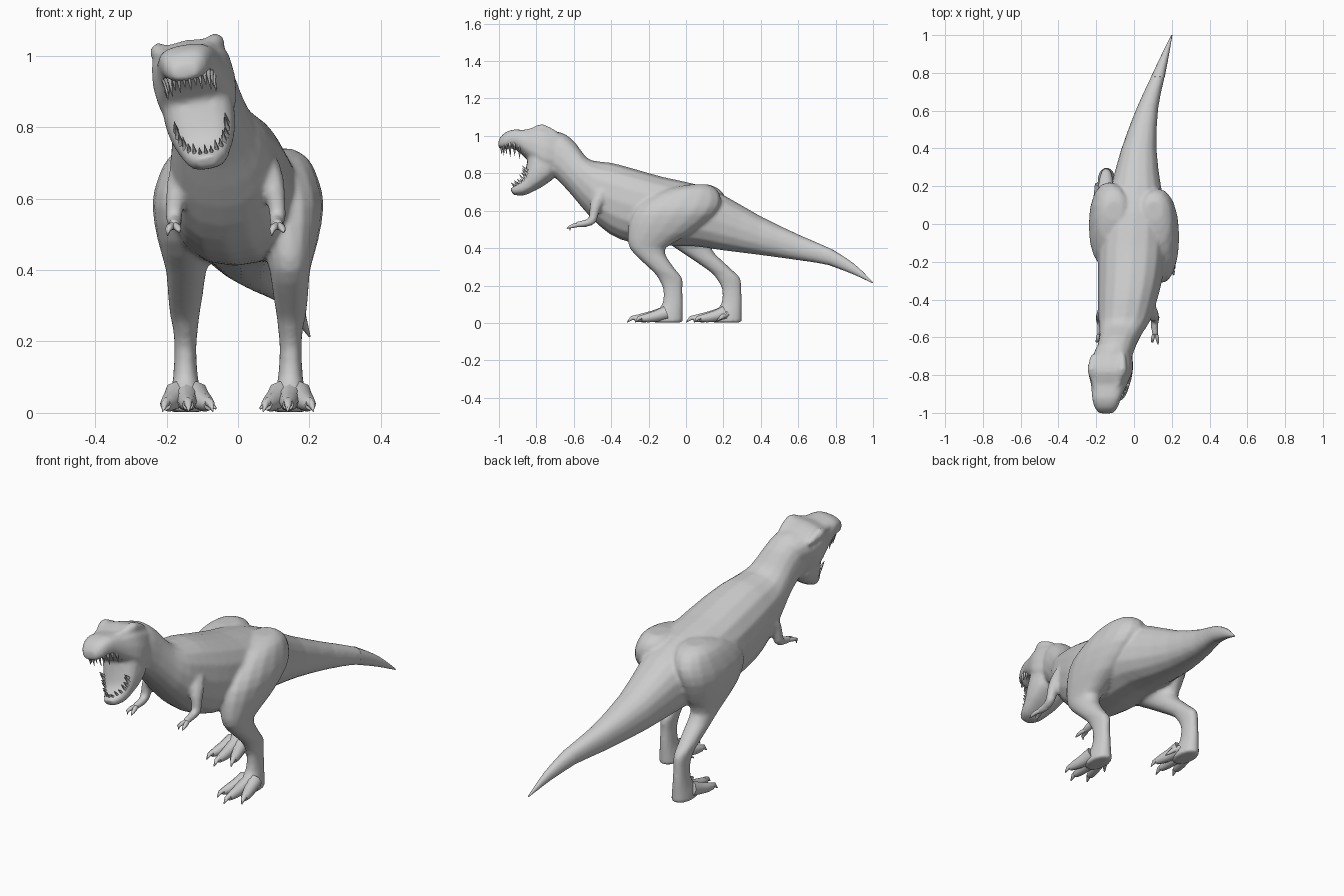
import bpy, bmesh, math
from mathutils import Vector, Matrix

if "Cube" in bpy.data.objects:
    bpy.data.objects.remove(bpy.data.objects["Cube"])

SEG = 16


def ring(c, u, v, p=2.0, seg=SEG):
    """Superellipse ring around c spanned by the half axes u and v."""
    pts = []
    for i in range(seg):
        a = 2 * math.pi * i / seg
        x, y = math.cos(a), math.sin(a)
        pts.append(c + u * math.copysign(abs(x) ** (2 / p), x)
                   + v * math.copysign(abs(y) ** (2 / p), y))
    return pts


def loft(bm, rings, steps=2, m=Matrix()):
    """Skin rings, with Catmull-Rom rings in between."""
    full = []
    last = len(rings) - 1
    for i in range(last):
        quad = [rings[max(0, i - 1)], rings[i], rings[i + 1], rings[min(last, i + 2)]]
        for s in range(steps):
            t = s / steps
            full.append([0.5 * (2 * b + (c - a) * t + (2 * a - 5 * b + 4 * c - d) * t * t
                                + (3 * b - a - 3 * c + d) * t ** 3)
                         for a, b, c, d in zip(*quad)])
    full.append(rings[-1])
    vs = [[bm.verts.new(m @ p) for p in r] for r in full]
    n = len(vs[0])
    for a, b in zip(vs, vs[1:]):
        for i in range(n):
            j = (i + 1) % n
            bm.faces.new((a[i], a[j], b[j], b[i])).smooth = True
    bm.faces.new(vs[0][::-1])
    bm.faces.new(vs[-1])


def spine_rings(rows, p=2.0):
    """Rows: top y, top z, bottom y, bottom z, centre x, half width."""
    out = []
    for ty, tz, by, bz, cx, hw in rows:
        c = Vector((cx, (ty + by) / 2, (tz + bz) / 2))
        out.append(ring(c, Vector((hw, 0, 0)), Vector((0, (ty - by) / 2, (tz - bz) / 2)), p))
    return out


def tube(bm, pts, radii, seg=8, steps=1, m=Matrix()):
    pts = [Vector(p) for p in pts]
    rs = []
    for i, p in enumerate(pts):
        d = pts[min(i + 1, len(pts) - 1)] - pts[max(i - 1, 0)]
        q = d.to_track_quat('Z', 'X')
        r = radii[i]
        rs.append(ring(p, q @ Vector((r, 0, 0)), q @ Vector((0, r, 0)), 2, seg))
    loft(bm, rs, steps, m)


def finish(name, bm):
    bmesh.ops.recalc_face_normals(bm, faces=bm.faces)
    me = bpy.data.meshes.new(name)
    bm.to_mesh(me)
    bm.free()
    ob = bpy.data.objects.new(name, me)
    bpy.context.collection.objects.link(ob)
    return ob


# Tail, trunk and neck (everything in "skin" is fused at the end)
skin = bmesh.new()
SPINE = [
    (1.0, .218, .998, .212, .20, .003),
    (.90, .315, .89, .262, .165, .02),
    (.78, .395, .77, .307, .125, .037),
    (.62, .465, .60, .335, .07, .058),
    (.40, .57, .38, .365, .025, .095),
    (.20, .685, .18, .39, .01, .135),
    (.06, .74, .04, .41, 0, .17),
    (-.12, .78, -.13, .412, -.01, .18),
    (-.28, .825, -.29, .428, -.02, .172),
    (-.40, .857, -.41, .476, -.035, .157),
    (-.50, .868, -.52, .575, -.05, .138),
    (-.545, .90, -.61, .682, -.07, .114),
    (-.59, .962, -.685, .762, -.09, .102),
    (-.65, 1.012, -.725, .795, -.105, .10),
    (-.70, 1.025, -.76, .82, -.115, .092)]
loft(skin, spine_rings(SPINE, 2.3))
tail = bmesh.new()
loft(tail, spine_rings(SPINE[:3], 2.2), 3)
finish("tail_tip", tail)

# Head parts share one sideways tilt
pivot = Vector((-.12, -.7, .9))
tilt = Matrix.Translation(pivot) @ Matrix.Rotation(math.radians(-10), 4, 'Y') @ Matrix.Translation(-pivot)

# Skull and snout
loft(skin, spine_rings([
    (-.63, .995, -.70, .80, -.105, .09),
    (-.72, 1.032, -.76, .80, -.115, .112),
    (-.785, 1.047, -.80, .83, -.12, .114),
    (-.85, 1.03, -.858, .885, -.123, .094),
    (-.92, 1.035, -.92, .938, -.13, .078),
    (-.975, 1.015, -.975, .932, -.135, .06),
    (-1.003, .978, -1.002, .94, -.138, .036)], 2.8), m=tilt)

# Brow ridges
for s in (-1, 1):
    tube(skin, [(-.12 + s * .08, -.69, 1.0), (-.12 + s * .08, -.77, 1.026),
                (-.125 + s * .068, -.82, 1.016), (-.13 + s * .045, -.90, 1.012)],
         [.012, .028, .02, .01], steps=2, m=tilt)

# Lower jaw, wide open
loft(skin, spine_rings([
    (-.835, .945, -.70, .91, -.12, .098),
    (-.85, .86, -.69, .80, -.12, .10),
    (-.862, .80, -.745, .745, -.12, .09),
    (-.876, .76, -.81, .706, -.12, .072),
    (-.905, .733, -.87, .68, -.12, .054),
    (-.94, .717, -.925, .683, -.12, .028)], 2.8), m=tilt)

# Teeth in two arches
bm = bmesh.new()
N = 15
for i in range(N):
    a = math.pi * i / (N - 1)
    c, s = math.cos(a), math.sin(a)
    size = .028 + .012 * (i % 2)
    x, y, z = -.13 + .07 * c, -.865 - .125 * s, .925 + .02 * s
    tube(bm, [(x, y, z + .018), (x, y + .004, z - size)], [.009, .001], 5, m=tilt)
    x, y, z = -.12 + .072 * c, -.862 - .06 * s ** 3, .81 - .085 * s
    tube(bm, [(x, y + .014, z - .012), (x, y - .014, z + size * .6)], [.009, .001], 5, m=tilt)
finish("teeth", bm)

# Legs; rows: z, front y, back y, inner x, outer x, rearward shift of the left leg
LEG = [(.74, .02, .12, .06, .15, .0), (.715, -.11, .165, .02, .195, .015),
       (.655, -.23, .19, .02, .225, .03), (.58, -.292, .155, .04, .24, .06),
       (.48, -.312, .03, .065, .224, .14), (.40, -.302, -.11, .088, .202, .245),
       (.33, -.237, -.088, .098, .197, .285), (.27, -.172, -.043, .108, .19, .305),
       (.235, -.147, -.018, .112, .182, .31), (.18, -.122, -.018, .117, .178, .315),
       (.10, -.127, -.016, .112, .182, .315), (.05, -.172, -.016, .102, .19, .315),
       (.002, -.18, -.016, .095, .195, .315)]
for side, name in ((1, "right"), (-1, "left")):
    rs = []
    for z, y0, y1, x0, x1, dy in LEG:
        k = dy if side < 0 else 0
        rs.append(ring(Vector((side * (x0 + x1) / 2, (y0 + y1) / 2 + k, z)),
                       Vector(((x1 - x0) / 2, 0, 0)), Vector((0, (y1 - y0) / 2, 0)), 2.2))
    loft(skin, rs)

    # Three forward toes with claws, and a small inner toe
    bm = bmesh.new()
    k = .315 if side < 0 else 0
    for bx, tx, ty in ((.12, .08, -.24), (.145, .14, -.275), (.17, .203, -.24)):
        def at(t, z):
            return (side * (bx + (tx - bx) * t), -.11 + (ty + .11) * t + k, z)
        tube(bm, [at(0, .052), at(.4, .036), at(.75, .027), at(1, .023)],
             [.038, .03, .024, .016], steps=2)
        tube(bm, [at(.92, .03), at(1.1, .025), at(1.24, .004)], [.015, .011, .002], 6)
    tube(bm, [(side * .12, -.09 + k, .05), (side * .085, -.12 + k, .035),
              (side * .062, -.15 + k, .012)], [.018, .014, .003], 6)
    finish(name + "_toes", bm)

# Arms, growing out of the chest, with two fingers
for side, name, x0, x1 in ((1, "right", .09, .112), (-1, "left", -.16, -.18)):
    tube(skin, [(x0 - side * .06, -.40, .73), (x0 - side * .012, -.455, .68), (x1 - side * .008, -.488, .61),
                (x1, -.50, .55), (x1 - side * .004, -.535, .533), (x1, -.59, .525)],
         [.05, .045, .031, .025, .021, .017], steps=2)
    bm = bmesh.new()
    for d, tip in ((-.016, .495), (.014, .505)):
        tube(bm, [(x1, -.57, .526), (x1 + d * .7, -.60, .52), (x1 + d, -.622, .513),
                  (x1 + d * 1.1, -.638 if d > 0 else -.62, tip)], [.012, .011, .008, .002], 6)
    finish(name + "_fingers", bm)

# Fuse trunk, head, legs and arms into one smooth hide
body = finish("body", skin)
remesh = body.modifiers.new("fuse", 'REMESH')
remesh.mode = 'VOXEL'
remesh.voxel_size = .009
remesh.use_smooth_shade = True
smooth = body.modifiers.new("soften", 'SMOOTH')
smooth.factor = .5
smooth.iterations = 7
